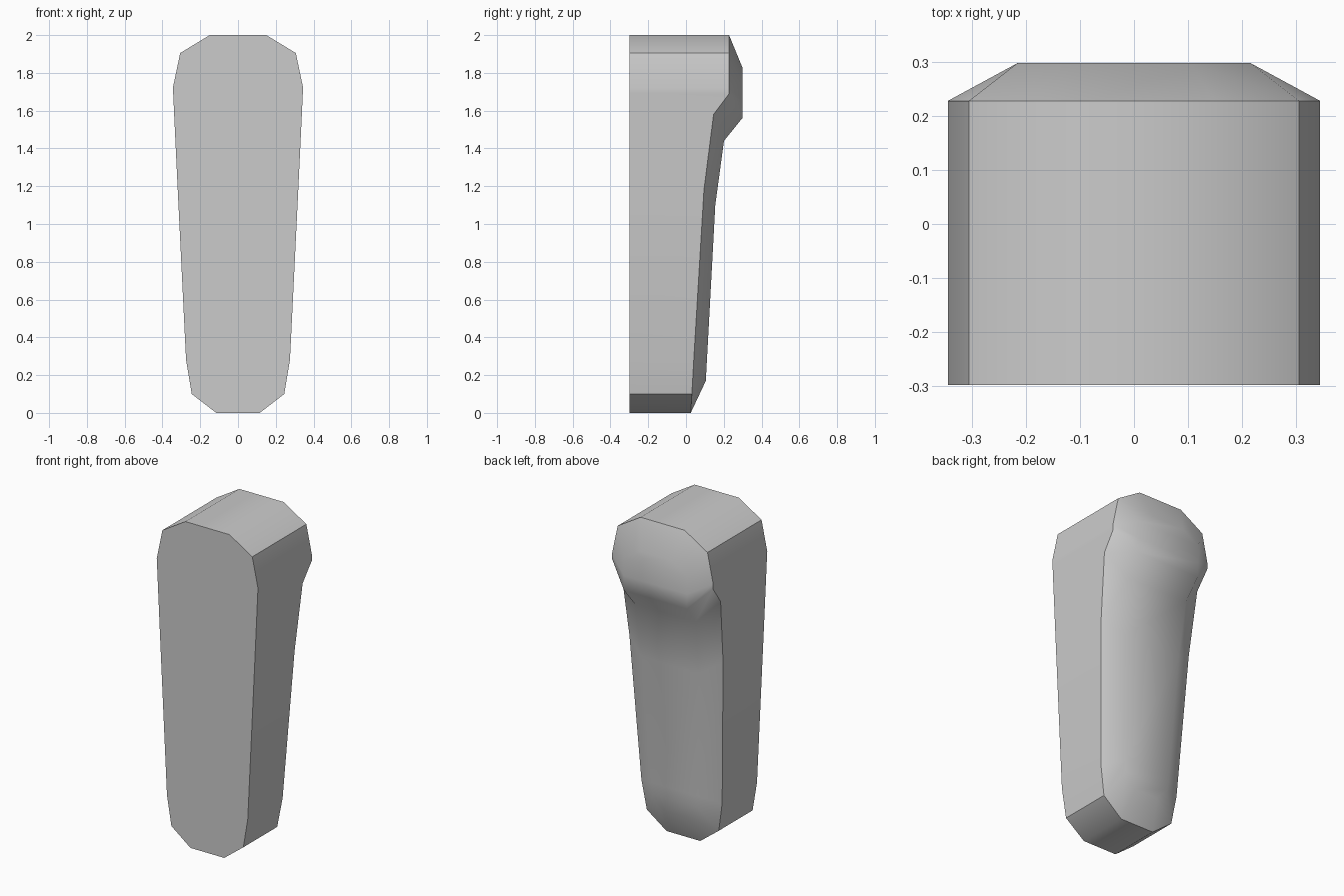
import bpy, bmesh

if "Cube" in bpy.data.objects:
    bpy.data.objects.remove(bpy.data.objects["Cube"])

FRONT = -0.298
# Stations from bottom to top: rim (x, y, z), then inset back panel (x, y, z)
STATIONS = [
    ((0.115, 0.025, 0.00), (0.078, 0.105, 0.17)),
    ((0.245, 0.031, 0.10), (0.152, 0.109, 0.25)),
    ((0.275, 0.041, 0.28), (0.158, 0.113, 0.32)),
    ((0.319, 0.095, 1.18), (0.195, 0.155, 1.10)),
    ((0.338, 0.146, 1.58), (0.208, 0.201, 1.44)),
    ((0.343, 0.228, 1.69), (0.214, 0.298, 1.56)),
    ((0.345, 0.228, 1.72), (0.216, 0.298, 1.65)),
    ((0.306, 0.228, 1.905), (0.216, 0.298, 1.76)),
    ((0.150, 0.228, 2.00), (0.105, 0.298, 1.83)),
]

bm = bmesh.new()

# One ring per station: front, rim and back panel, mirrored across x
rings = []
for rim, panel in STATIONS:
    half = [(rim[0], FRONT, rim[2]), rim, panel]
    pts = half + [(-x, y, z) for x, y, z in reversed(half)]
    rings.append([bm.verts.new(p) for p in pts])

# Sides, bevel and back panel between the rings
for a, b in zip(rings, rings[1:]):
    for i in range(5):
        bm.faces.new((a[i], a[i + 1], b[i + 1], b[i]))

# Flat front outline
bm.faces.new([r[0] for r in rings] + [r[5] for r in reversed(rings)])

# Bottom and top: flat strip plus sloping bevel
for r in (rings[0], rings[-1]):
    bm.faces.new((r[0], r[1], r[4], r[5]))
    bm.faces.new((r[1], r[2], r[3], r[4]))

bmesh.ops.recalc_face_normals(bm, faces=bm.faces)
mesh = bpy.data.meshes.new("tapered_block")
bm.to_mesh(mesh)
bm.free()

block = bpy.data.objects.new("tapered_block", mesh)
bpy.context.collection.objects.link(block)
bpy.context.view_layer.objects.active = block
block.select_set(True)
bpy.ops.object.shade_smooth_by_angle(angle=0.7)
